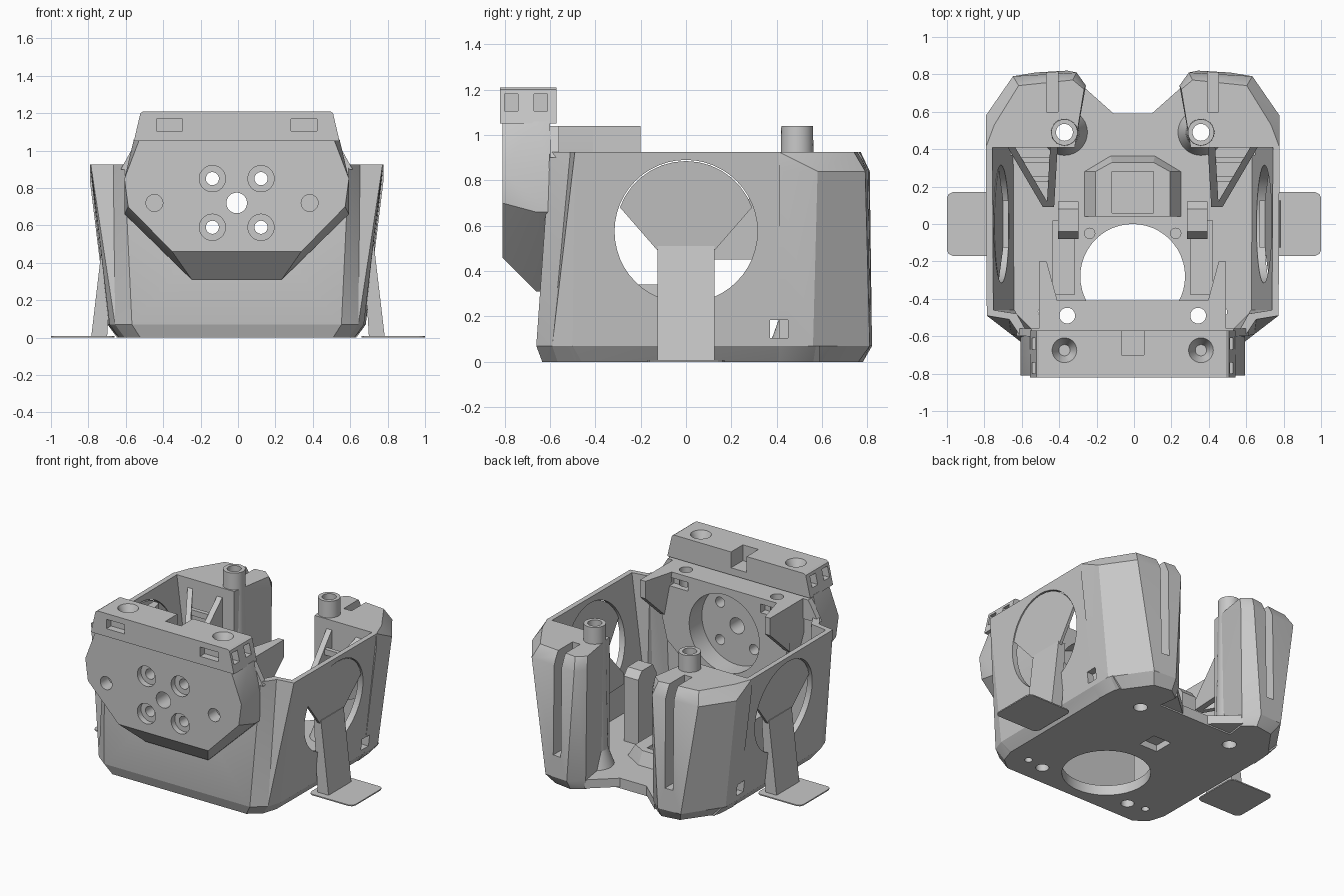
import bpy, bmesh, math
from mathutils import Vector, Matrix

cube = bpy.data.objects.get("Cube")
if cube:
    bpy.data.objects.remove(cube)

grey = bpy.data.materials.new("printed grey")
grey.use_nodes = True
colour = (0.58, 0.58, 0.58, 1)
grey.diffuse_color = colour
grey.node_tree.nodes["Principled BSDF"].inputs["Base Color"].default_value = colour
parts, cutters = [], []
X, Y, Z = (1, 0, 0), (0, 1, 0), (0, 0, 1)

def finish(name, bm, helper=False):
    bmesh.ops.recalc_face_normals(bm, faces=bm.faces)
    mesh = bpy.data.meshes.new(name)
    bm.to_mesh(mesh)
    bm.free()
    mesh.materials.append(grey)
    obj = bpy.data.objects.new(name, mesh)
    bpy.context.collection.objects.link(obj)
    obj.hide_render = helper
    (cutters if helper else parts).append(obj)
    return obj

def hull(name, pts, helper=False):
    bm = bmesh.new()
    for p in pts:
        bm.verts.new(p)
    bmesh.ops.convex_hull(bm, input=bm.verts)
    loose = [v for v in bm.verts if not v.link_faces]
    bmesh.ops.delete(bm, geom=loose, context='VERTS')
    bmesh.ops.dissolve_limit(bm, angle_limit=0.01, verts=bm.verts, edges=bm.edges)
    return finish(name, bm, helper)

def box(name, x, y, z, helper=False):
    return hull(name, [(a, b, c) for a in x for b in y for c in z], helper)

def cyl(name, axis, centre, r, depth, r2=None, helper=False):
    bm = bmesh.new()
    bmesh.ops.create_cone(bm, cap_ends=True, segments=48, radius1=r,
                          radius2=r if r2 is None else r2, depth=depth)
    turn = Vector(Z).rotation_difference(Vector(axis)).to_matrix().to_4x4()
    bm.transform(Matrix.Translation(centre) @ turn)
    return finish(name, bm, helper)

def layers(levels, signs):
    """Points of mirrored plan outlines, given as (z, points)."""
    return [(s * x, y, z) for s in signs for z, plan in levels for x, y in plan]

def cut(obj, tools):
    for t in tools:
        m = obj.modifiers.new("cut", 'BOOLEAN')
        m.operation, m.solver, m.object = 'DIFFERENCE', 'EXACT', t
    mesh = bpy.data.meshes.new_from_object(
        obj.evaluated_get(bpy.context.evaluated_depsgraph_get()))
    obj.modifiers.clear()
    obj.data = mesh

def hole(axis, centre, r, depth, r2=None):
    return cyl("hole", axis, centre, r, depth, r2, True)

def pocket(x, y, z):
    return box("pocket", x, y, z, True)

# Shared drill holes: front plate screws, centre bore, vertical screws
bore = hole(Y, (0, -.6, .72), .055, .8)
screws = [hole(Y, (s * .13, -.6, z), .035, .8) for s in (-1, 1) for z in (.59, .85)]
uprights = [hole(Z, (s * .35, -.49, .6), .042, 1.6) for s in (-1, 1)]
rear_holes = [hole(Z, (s * .365, .49, .6), .045, 1.6) for s in (-1, 1)]
window = hole(X, (0, 0, .575), .315, 2)

# Wall outlines, front corner to rear: outer at foot and rim, inner at both
foot = [(.56, -.66), (.65, -.59), (.68, -.5), (.69, .42)]
rim = [(.60, -.60), (.66, -.51), (.78, -.49), (.785, .42)]
inner_foot = [(.53, -.57), (.61, -.50), (.63, -.46), (.63, .42)]
inner_rim = [(.57, -.57), (.62, -.48), (.745, -.46), (.75, .42)]
base = [(x * .92, y * .96) for x, y in foot]

# Floor with round opening
floor = hull("floor", layers([(0, base + [(.62, .59)]), (.07, foot + [(.68, .59)])], (-1, 1)))
cut(floor, [hole(Z, (0, -.28, 0), .28, .3), pocket((-.07, .07), (.13, .27), (-.1, .045))]
    + uprights + rear_holes + [hole(Z, (s * .48, -.47, 0), .025, .3) for s in (-1, 1)])

# Front wall behind the mounting head
front = hull("front_wall", layers([(0, [base[0], inner_foot[0]]), (.07, [foot[0]]),
                                   (.925, [rim[0], inner_rim[0]])], (-1, 1)))
cut(front, [bore] + screws)

for s, side in ((1, "left"), (-1, "right")):
    # Folded corner and flared side wall
    for i, name in enumerate(("_corner_wall", "_corner_rib", "_side_wall")):
        k = slice(i, i + 2)
        wall = hull(side + name, layers([(0, base[k] + inner_foot[k]), (.07, foot[k]),
                                         (.925, rim[k] + inner_rim[k])], [s]))
    socket = pocket((s * .55, s * .9), (.37, .45), (.105, .185))
    cut(wall, [window, socket])
    # Rear pod with chamfered crown, tall slot and screw hole
    pod = hull(side + "_rear_pod", layers([
        (0, [(.64, .41), (.63, .55), (.48, .76), (.35, .78), (.27, .72), (.31, .41)]),
        (.07, [(.69, .41), (.69, .56), (.52, .81), (.35, .82), (.26, .74)]),
        (.84, [(.785, .41), (.785, .58), (.64, .79), (.30, .81), (.25, .74)]),
        (.925, [(.785, .41), (.74, .53), (.61, .74), (.32, .77), (.26, .72), (.31, .41)])], [s]))
    cut(pod, [socket, pocket((s * .40, s * .46), (.60, .95), (.22, 1))] + rear_holes)
    hull(side + "_notch_corner", layers([
        (z, [(.09, .58), (.19, .65), (.27, .74), (.4, .58)]) for z in (.01, .07)], [s]))

# Front mounting head: chamfered plate below a wider top bar
face = [(.52, 1.06), (.6, .85), (.58, .70), (.345, .46)]
rear = [(.55, 1.06), (.6, .85), (.6, .66), (.24, .31)]
head = hull("head_plate", [(s * x, -.81, z) for s in (-1, 1) for x, z in face]
            + [(s * x, y, z) for s in (-1, 1) for x, z in rear for y in (-.66, -.6)])
sinks = [hole(Y, (s * .13, -.81, z), .07, .08) for s in (-1, 1) for z in (.59, .85)]
pins = [hole(Y, (x, -.82, .72), .045, .2) for x in (-.44, .39)]
cut(head, [bore] + screws + sinks + pins)
bar = hull("head_top_bar", [(s * x, y, z) for s in (-1, 1) for y in (-.82, -.57)
                            for x, z in ((.55, 1.05), (.515, 1.2), (.5, 1.21))])
bar_tools = [pocket((-.06, .06), (-.70, -.5), (1.1, 1.3))]
for s in (-1, 1):
    bar_tools.append(hole(Z, (s * .365, -.675, 1.18), .03, .10, .075))
    bar_tools.append(pocket((s * .29, s * .43), (-.9, -.77), (1.105, 1.17)))
    for y in (-.77, -.64):
        bar_tools.append(pocket((s * .47, s * .7), (y - .03, y + .03), (1.105, 1.18)))
cut(bar, bar_tools)

# Rear block under the shelf with round seat and shoulders
shoulder = hull("shoulder_bridge", [(s * x, y, z) for s in (-1, 1) for y in (-.60, -.56)
                                    for x, z in ((.62, .90), (.57, .99), (.54, 1.04))])
block = hull("motor_block", [(s * x, y, z) for s in (-1, 1) for y in (-.61, -.41)
                             for x, z in ((.5, 1.04), (.5, .8), (.44, .56), (.25, .40))])
seat = hole(Y, (0, -.40, .72), .27, .3)
cut(block, [seat, bore] + screws + uprights
    + [pocket((s * .28, s * .42), (-.46, -.3), (.94, 1.0)) for s in (-1, 1)])

for s, side in ((1, "left"), (-1, "right")):
    # Triangular wing running back from the shelf
    hull(side + "_wing", [(s * x, y, z) for x, y, z in (
        (.5, -.42, 1.04), (.5, -.2, 1.04), (.46, -.2, 1.04), (.40, -.42, 1.04),
        (.5, -.42, .72), (.5, -.2, .92), (.46, -.42, .72), (.46, -.2, .92))])
    # Rear screw post with flared base
    post = cyl(side + "_rear_post", Z, (s * .365, .49, .54), .085, 1.0, .07)
    collar = cyl(side + "_post_foot", Z, (s * .365, .49, .12), .13, .14, .08)
    for p in (post, collar):
        cut(p, rear_holes)
    # Braced gusset in front of the pod
    for a, b in (((.66, .43), (.46, .09)), ((.42, .43), (.44, .09))):
        hull(side + "_gusset_rib", [(s * (x + d), y, z) for d in (-.02, .02)
             for (x, y), zs in ((a, (.45, .88)), (b, (.45, .52))) for z in zs])
    for y, z in ((.34, .72), (.24, .6)):
        box(side + "_gusset_rung", (s * .43, s * (.45 + (y - .09) * .6)),
            (y - .015, y + .015), (z, z + .04))
    # Inner clip arm
    box(side + "_clip_base", (s * .31, s * .43), (-.38, .02), (.04, .34))
    hull(side + "_clip_prong", [(s * x, y, z) for x in (.29, .40) for y, z in (
        (-.08, .04), (.12, .04), (.12, .52), (.08, .57), (-.04, .57), (-.08, .50))])
    cyl(side + "_floor_pin", Z, (s * .23, -.05, .08), .03, .1)

# Raised clip housing on the floor
housing = hull("floor_housing", layers([(.05, [(.27, .04), (.27, .28), (.12, .37)]),
                                        (.16, [(.20, .04), (.20, .28), (.11, .33)])], (-1, 1)))
cut(housing, [pocket((-.11, .11), (.06, .28), (.1, .3))])

# The body sits slightly off the centre line of the side supports
for p in parts:
    p.location.x = -.007

# Side supports: foot pad, leaning strap and fan that fills the upper window
for s, side in ((1, "left"), (-1, "right")):
    hull(side + "_foot_pad", [
        (s * (.83 + a * (.17 - c)), b * (.17 - d), z) for a in (-1, 1) for b in (-1, 1)
        for c, d in ((0, .03), (.01, .01), (.03, 0)) for z in (0, .008)])
    hull(side + "_support_strap", [(s * x, y, z) for y in (-.125, .125) for x, z in (
        (.70, 0), (.785, 0), (.725, .51), (.67, .51))])
    angles = [math.radians(20 + 10 * k) for k in range(15)]
    fan = [(-.125, .49), (.125, .49)]
    fan += [(.31 * math.cos(t), .575 + .31 * math.sin(t)) for t in angles]
    hull(side + "_support_fan", [(s * (.66 + .12 * z + d), y, z)
                                 for y, z in fan for d in (-.02, 0)])

# Remove the cutting tools and set the shading
for t in cutters:
    bpy.data.objects.remove(t)
bpy.context.view_layer.update()
bpy.ops.object.select_all(action='DESELECT')
for p in parts:
    p.select_set(True)
bpy.context.view_layer.objects.active = floor
bpy.ops.object.shade_smooth_by_angle(angle=math.radians(25))
